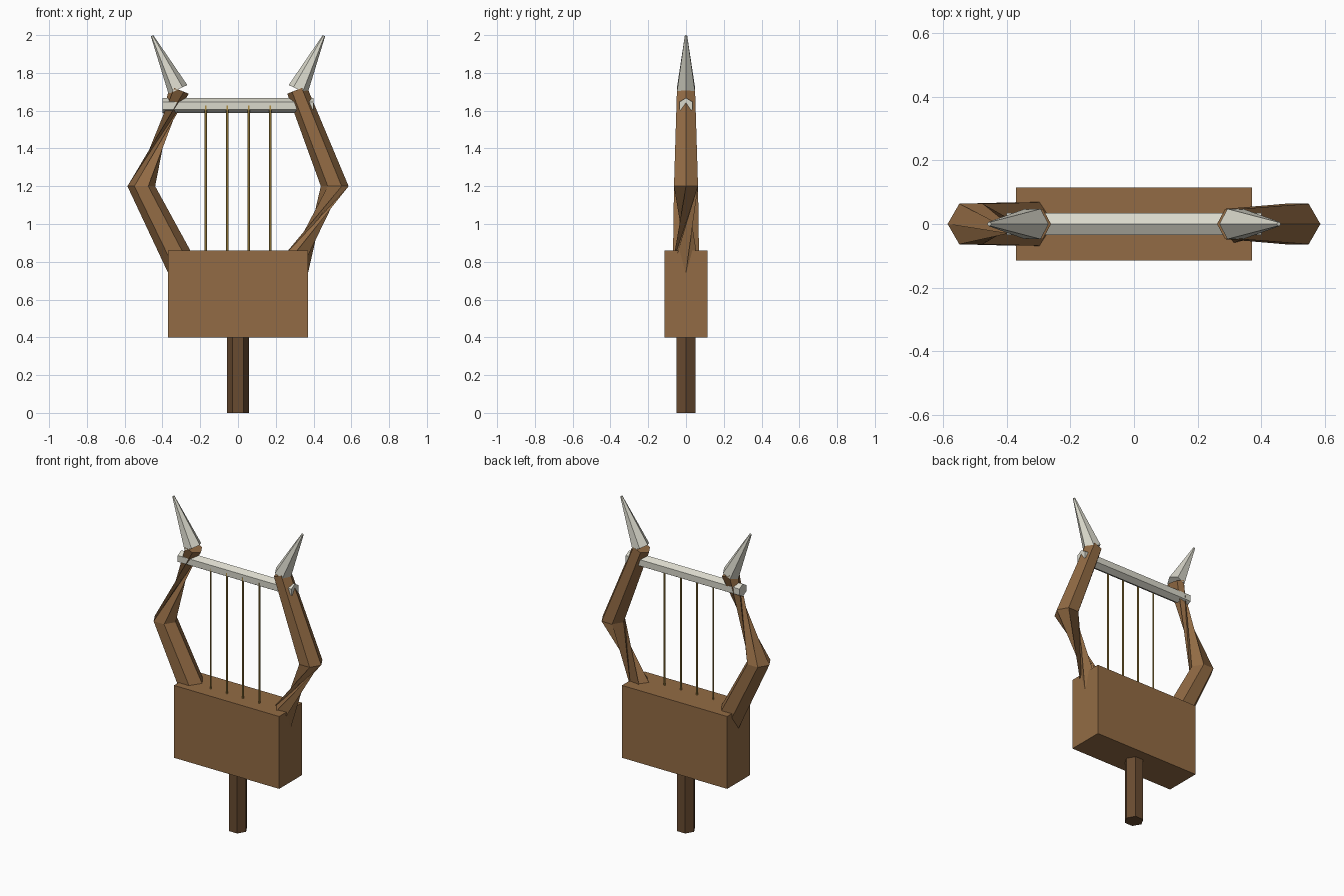
import bpy, math
from mathutils import Vector

if "Cube" in bpy.data.objects:
    bpy.data.objects.remove(bpy.data.objects["Cube"])


def material(name, rgb):
    m = bpy.data.materials.new(name)
    m.diffuse_color = (*rgb, 1)
    m.use_nodes = True
    m.node_tree.nodes["Principled BSDF"].inputs["Base Color"].default_value = m.diffuse_color
    return m


WOOD = material("warm wood", (0.29, 0.148, 0.058))
DARK = material("dark wood", (0.14, 0.07, 0.03))
BONE = material("pale bone", (0.70, 0.69, 0.60))
GOLD = material("gold string", (0.42, 0.27, 0.06))


def add_mesh(name, verts, faces, mat):
    me = bpy.data.meshes.new(name)
    me.from_pydata(verts, [], faces)
    me.materials.append(mat)
    ob = bpy.data.objects.new(name, me)
    bpy.context.collection.objects.link(ob)
    return ob


def tube(name, rings, mat, n=6, spin=0.0):
    """Capped tube; each ring is (centre, direction in the xz plane, radius, extra turn)."""
    verts, faces = [], []
    for p, t, r, turn in rings:
        t = Vector(t).normalized()
        u, v = Vector((t.z, 0, -t.x)), Vector((0, 1, 0))
        for i in range(n):
            a = 2 * math.pi * i / n + spin + turn
            verts.append(Vector(p) + r * (math.cos(a) * u + math.sin(a) * v))
    for k in range(len(rings) - 1):
        for i in range(n):
            j = (i + 1) % n
            faces.append((k * n + i, k * n + j, (k + 1) * n + j, (k + 1) * n + i))
    faces.append(tuple(reversed(range(n))))
    faces.append(tuple(range((len(rings) - 1) * n, len(rings) * n)))
    return add_mesh(name, verts, faces, mat)


def rod(name, a, b, r0, r1, mat, n=6, spin=0.0):
    d = Vector(b) - Vector(a)
    return tube(name, [(a, d, r0, 0), (b, d, r1, 0)], mat, n, spin)


# Sound box
bpy.ops.mesh.primitive_cube_add(size=1, location=(0, 0, 0.63))
box = bpy.context.object
box.name = "sound_box"
box.scale = (0.74, 0.23, 0.46)
box.data.materials.append(WOOD)

# Handle
rod("handle", (0, 0, 0), (0, 0, 0.42), 0.057, 0.057, DARK)

# Bent arms (rings leaning to +x are turned half round, giving the twist) and horns
for side, s in (("left", -1), ("right", 1)):
    p = [Vector((s * 0.30, 0, 0.78)), Vector((s * 0.512, 0, 1.2)), Vector((s * 0.312, 0, 1.71))]
    dirs = [p[1] - p[0], Vector((0, 0, 1)), p[2] - p[1]]
    rings = [(q, d, r, math.pi if d.x > 0.01 else 0)
             for q, d, r in zip(p, dirs, (0.08, 0.0735, 0.055))]
    tube(side + "_arm", rings, WOOD)
    rod(side + "_horn", (s * 0.318, 0, 1.712), (s * 0.455, 0, 1.997), 0.055, 0.007, BONE)

# Crossbar
rod("crossbar", (-0.40, 0, 1.627), (0.40, 0, 1.627), 0.04, 0.04, BONE)

# Strings
for i in range(4):
    x = -0.171 + 0.114 * i
    rod(f"string_{i + 1}", (x, -0.03, 0.84), (x, -0.03, 1.627), 0.006, 0.006, GOLD)
